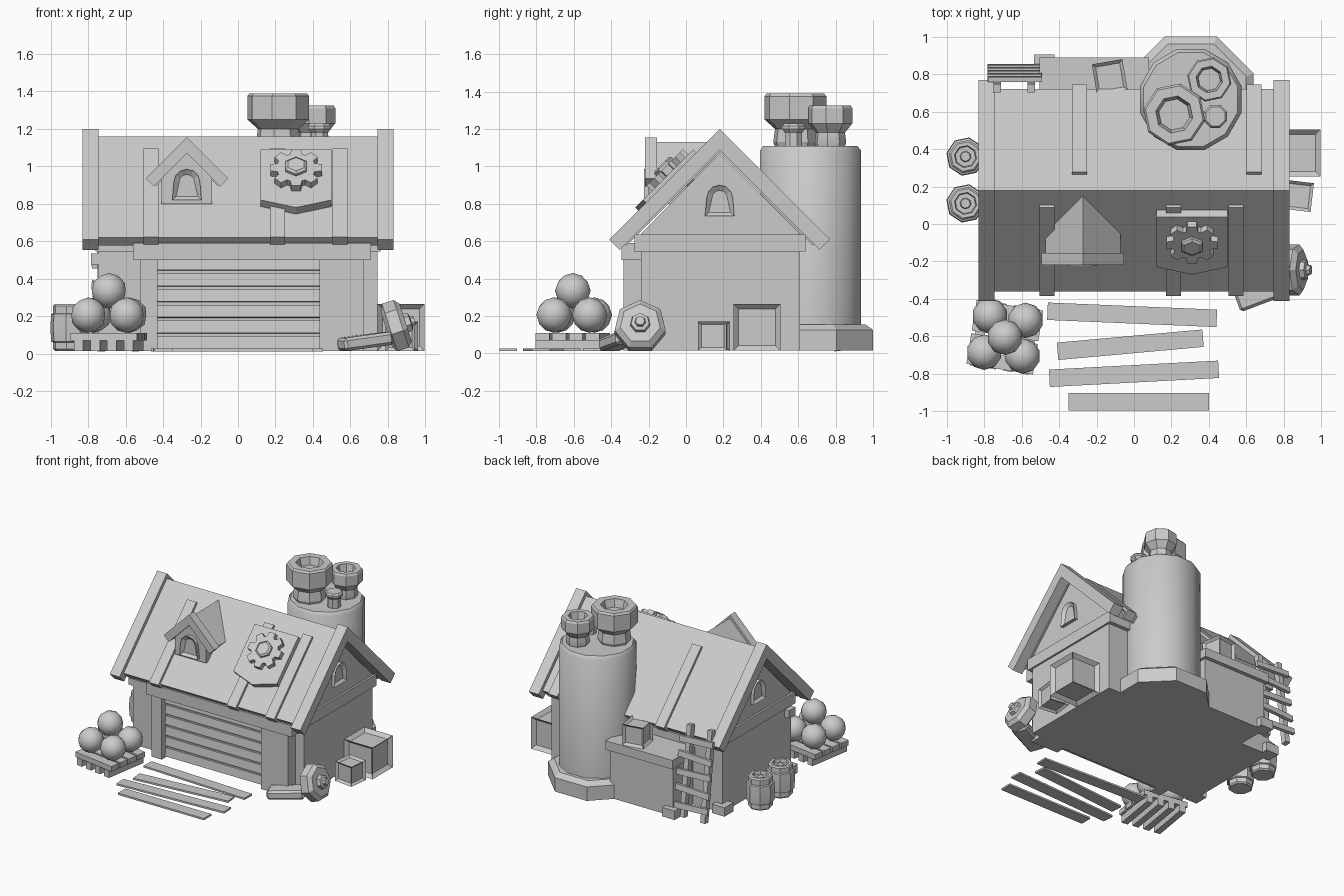
import bpy, bmesh, math
from mathutils import Matrix, Vector, Euler

cube = bpy.data.objects.get("Cube")
if cube:
    bpy.data.objects.remove(cube, do_unlink=True)

grey = bpy.data.materials.new("plain grey")
grey.use_nodes = True
grey.diffuse_color = (0.6, 0.6, 0.6, 1)
grey.node_tree.nodes["Principled BSDF"].inputs["Base Color"].default_value = grey.diffuse_color


def finish(name, bm, smooth=0):
    bmesh.ops.recalc_face_normals(bm, faces=bm.faces)
    for face in bm.faces:
        face.smooth = smooth > 0
    for edge in bm.edges:
        edge.smooth = edge.calc_face_angle(math.pi) < math.radians(smooth)
    mesh = bpy.data.meshes.new(name)
    bm.to_mesh(mesh)
    bm.free()
    mesh.materials.append(grey)
    obj = bpy.data.objects.new(name, mesh)
    bpy.context.collection.objects.link(obj)
    return obj


def place(centre, rot=(0, 0, 0)):
    return Matrix.Translation(centre) @ Euler(rot).to_matrix().to_4x4()


def axes(origin, u, v):
    """Local frame whose x is u, y is v and z is the outward normal."""
    u, v = Vector(u).normalized(), Vector(v).normalized()
    turn = Matrix((u, v, u.cross(v))).transposed().to_4x4()
    return Matrix.Translation(origin) @ turn


def box(name, centre, size, rot=(0, 0, 0), bevel=0, inset=0):
    bm = bmesh.new()
    bmesh.ops.create_cube(bm, size=1, matrix=Matrix.Diagonal((*size, 1)))
    if bevel:
        bmesh.ops.bevel(bm, geom=bm.edges[:], offset=bevel, segments=1, affect='EDGES')
    if inset:
        bmesh.ops.inset_individual(bm, faces=bm.faces[:], thickness=inset, depth=0)
        inner = bm.faces[:6]
        for face in inner:
            bmesh.ops.translate(bm, verts=face.verts, vec=face.normal * -inset * 0.7)
    bm.transform(place(centre, rot))
    return finish(name, bm)


def span(name, low, high):
    low, high = Vector(low), Vector(high)
    return box(name, (low + high) / 2, high - low)


def prism(name, points, matrix, depth, inset=0):
    bm = bmesh.new()
    base = bm.faces.new([bm.verts.new((x, y, 0)) for x, y in points])
    result = bmesh.ops.extrude_face_region(bm, geom=[base], use_keep_orig=True)
    moved = [g for g in result["geom"] if isinstance(g, bmesh.types.BMVert)]
    bmesh.ops.translate(bm, verts=moved, vec=(0, 0, depth))
    if inset:
        cap = [g for g in result["geom"] if isinstance(g, bmesh.types.BMFace)]
        bmesh.ops.inset_region(bm, faces=cap, thickness=inset)
        bmesh.ops.translate(bm, verts=cap[0].verts, vec=(0, 0, -depth * 0.8))
    bm.transform(matrix)
    return finish(name, bm)


def lathe(name, matrix, profile, sides, smooth=0):
    bm = bmesh.new()
    rings = []
    for r, z in profile:
        turn = [(i + 0.5) * math.tau / sides for i in range(sides)]
        rings.append([bm.verts.new((r * math.cos(a), r * math.sin(a), z)) for a in turn])
    for low, high in zip(rings, rings[1:]):
        for i in range(sides):
            j = (i + 1) % sides
            bm.faces.new((low[i], low[j], high[j], high[i]))
    bm.faces.new(rings[0][::-1])
    bm.faces.new(rings[-1])
    bm.transform(matrix)
    return finish(name, bm, smooth)


def chevron(mid, top, half, thick):
    d = thick / math.sqrt(2)
    return [(mid, top), (mid + half, top - half), (mid + half - d, top - half - d),
            (mid, top - 2 * d), (mid - half + d, top - half - d), (mid - half, top - half)]


X, Y, Z = Vector((1, 0, 0)), Vector((0, 1, 0)), Vector((0, 0, 1))
RIDGE = 0.18

# House walls, eaves trim and corner stones
walls = [(-0.24, 0.015), (0.61, 0.015), (0.61, 0.64), (RIDGE, 1.07), (-0.24, 0.64)]
prism("walls", walls, axes(-0.745 * X, Y, Z), 1.49)
span("eaves_trim", (-0.76, -0.275, 0.545), (0.76, 0.64, 0.635))
for x, y in ((-0.74, 0.6), (-0.74, -0.2), (-0.48, 0.85)):
    box("corner_stone", (x, y, 0.05), (0.11, 0.11, 0.07))
box("wall_bracket", (-0.765, -0.2, 0.505), (0.04, 0.08, 0.06))

# Main roof and gable boards
prism("roof", chevron(RIDGE, 1.16, 0.54, 0.06), axes(-0.75 * X, Y, Z), 1.5)
for side in (-1, 1):
    prism("gable_board", chevron(RIDGE, 1.2, 0.59, 0.08),
          axes((0.7875 * side - 0.0425) * X, Y, Z), 0.085)

# Raised battens on both slopes
crest = Vector((0, RIDGE, 1.16))
front_slope = axes(crest, X, Y + Z)
back_slope = axes(crest, -X, Z - Y)


def batten(slope, x, top, bottom):
    w = 0.04
    strip = [(x - w, bottom), (x + w, bottom), (x + w, top), (x - w, top)]
    prism("roof_batten", strip, slope @ Matrix.Translation(-0.05 * Z), 0.07)


for x in (-0.465, 0.21, 0.545):
    batten(front_slope, x, -0.11, -0.78)
for x in (0.29, -0.64):
    batten(back_slope, x, -0.12, -0.78)

# Arched windows
def arch(w, h):
    top = [(w * math.cos(a), h - w + w * math.sin(a)) for a in
           (i * math.pi / 6 for i in range(7))]
    return [(-w * 1.12, 0), (w * 1.12, 0)] + top


def window(origin, u):
    prism("window_frame", arch(0.07, 0.165), axes(origin, u, Z), 0.025, 0.028)


window((0.745, RIDGE, 0.735), Y)
window((-0.745, RIDGE, 0.735), -Y)

# Dormer
mid = -0.273
prism("dormer_boards", chevron(mid, 1.155, 0.22, 0.06), axes(-0.155 * Y, X, Z), 0.065)
body = [(mid - 0.135, 0.8), (mid + 0.135, 0.8), (mid + 0.135, 0.96), (mid, 1.1), (mid - 0.135, 0.96)]
prism("dormer_body", body, axes(0.05 * Y, X, Z), 0.25)
prism("dormer_roof", chevron(mid, 1.13, 0.2, 0.05), axes(0.16 * Y, X, Z), 0.32)
window((mid, -0.2, 0.82), X)

# Shield with gear emblem on the roof
sign = front_slope @ Matrix.Translation(0.31 * X)
shield = [(-0.19, -0.15), (-0.19, -0.53), (0, -0.587), (0.19, -0.53), (0.19, -0.15)]
prism("shield", shield, sign, 0.05)
teeth = []
for i in range(8):
    for r, step in ((0.105, -0.3), (0.14, -0.18), (0.14, 0.18), (0.105, 0.3)):
        a = i * math.tau / 8 + step
        teeth.append((r * math.cos(a), r * math.sin(a)))
gear_place = sign @ Matrix.Translation((0, -0.325, 0.05))
prism("gear", teeth, gear_place, 0.04)
lathe("gear_hub", gear_place, [(0.065, 0.03), (0.065, 0.055), (0.05, 0.065)], 6)

# Door surround and slatted door
span("door_lintel", (-0.56, -0.345, 0.5), (0.71, -0.2, 0.59))
span("left_door_post", (-0.52, -0.335, 0.015), (-0.43, -0.2, 0.5))
span("right_door_post", (0.435, -0.335, 0.015), (0.67, -0.2, 0.5))
span("door_panel", (-0.44, -0.265, 0.015), (0.44, -0.22, 0.5))
for i in range(6):
    box("door_slat", (0, -0.275, 0.057 + i * 0.084), (0.87, 0.03, 0.066), (-0.12, 0, 0))

# Round furnace tower and chimney pots
tower = Matrix.Translation((0.303, 0.665, 0))
lathe("tower_base", tower, [(0.363, 0.015), (0.363, 0.125), (0.32, 0.155)], 8)
lathe("tower", tower, [(0.28, 0.1), (0.28, 1.085), (0.26, 1.11)], 12, 40)


def pot(x, y, r, top, flare):
    rim = [(0.65, 1.1), (0.72, 1.13), (0.66, flare - 0.05), (1, flare), (1, top - 0.015),
           (0.93, top), (0.6, top), (0.5, top - 0.06)]
    lathe("chimney_pot", place((x, y, 0), (0, 0, 0.2)), [(r * k, z) for k, z in rim], 8, 25)


pot(0.215, 0.585, 0.168, 1.39, 1.25)
pot(0.402, 0.772, 0.12, 1.325, 1.23)
lathe("vent_cap", place((0.435, 0.575, 0)),
      [(0.05, 1.1), (0.05, 1.18), (0.066, 1.2), (0.066, 1.215), (0.055, 1.228)], 8)

# Rear annex
span("annex", (-0.49, 0.58, 0.015), (0.06, 0.86, 0.41))
span("annex_lid", (-0.505, 0.58, 0.4), (0.08, 0.89, 0.47))

# Crates
for x, y, z, size, turn in ((0.87, 0.38, 0.015, 0.25, 0), (0.875, 0.15, 0.015, 0.155, -0.12),
                            (-0.13, 0.785, 0.47, 0.165, 0.17)):
    box("crate", (x, y, z + size / 2), (size, size, size), (0, 0, turn), inset=size * 0.15)

# Leaning ladder
lean = 0.13
for x in (-0.73, -0.55):
    box("ladder_rail", (x, 0.77, 0.36), (0.04, 0.045, 0.7), (lean, 0, 0))
for i in range(5):
    z = 0.11 + i * 0.125
    box("ladder_rung", (-0.637, 0.807 + (0.36 - z) * lean, z), (0.29, 0.025, 0.045),
        (lean, 0.05 * (-1) ** i, 0))

# Barrels
staves = [(0.08, 0.015), (0.09, 0.025), (0.09, 0.06), (0.1, 0.065), (0.104, 0.14), (0.1, 0.21),
          (0.09, 0.215), (0.09, 0.255), (0.08, 0.265), (0.06, 0.265), (0.055, 0.24),
          (0.03, 0.24), (0.025, 0.25)]
for y in (0.36, 0.11):
    lathe("barrel", place((-0.9, y, 0), (0, 0, 0.2)), staves, 8, 25)

# Pallet with stacked balls
pallet = Vector((-0.69, -0.605, 0))
turn = Matrix.Rotation(-0.16, 3, 'Z')
for i in range(4):
    at = pallet + turn @ Vector((0, -0.135 + i * 0.09, 0.09))
    box("pallet_slat", at, (0.36, 0.075, 0.04), (0, 0, -0.16))
for i in range(4):
    at = pallet + turn @ Vector((-0.135 + i * 0.09, 0, 0.043))
    box("pallet_runner", at, (0.05, 0.355, 0.056), (0, 0, -0.16))
for spot in ((-0.77, -0.49, 0.205), (-0.58, -0.515, 0.205), (-0.8, -0.685, 0.205),
             (-0.595, -0.705, 0.205), (-0.69, -0.605, 0.335)):
    bm = bmesh.new()
    bmesh.ops.create_icosphere(bm, subdivisions=2, radius=0.095, matrix=place(spot))
    finish("stacked_ball", bm, 60)

# Loose planks on the ground
for x, y, length, angle in ((-0.01, -0.485, 0.905, -0.042), (-0.02, -0.645, 0.78, 0.09),
                            (0, -0.8, 0.905, 0.053), (0.025, -0.95, 0.75, 0)):
    box("ground_plank", (x, y, 0.019), (length, 0.093, 0.014), (0, 0, angle))

# Leaning wheel and stone block
wheel = place((0.85, -0.245, 0.145), (0, math.radians(72), 0))
lathe("wheel", wheel, [(0.1, -0.06), (0.14, -0.04), (0.14, 0.025), (0.11, 0.05), (0.055, 0.05),
                       (0.05, 0.075), (0.03, 0.08), (0.025, 0.1)], 7, 20)
box("stone_block", (0.68, -0.36, 0.065), (0.28, 0.13, 0.07), (0, -0.13, 0.36), bevel=0.015)
